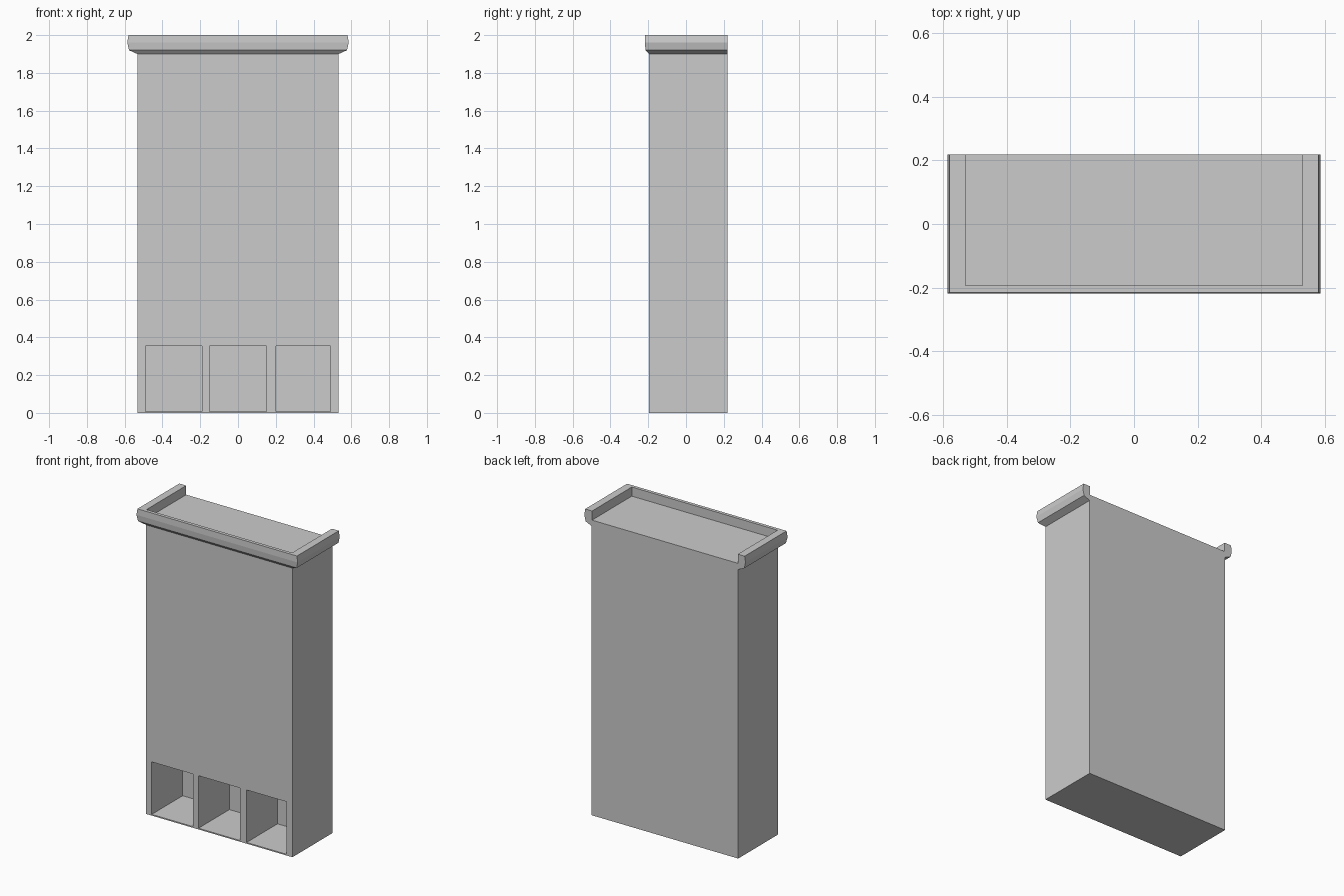
import bpy, bmesh

if "Cube" in bpy.data.objects:
    bpy.data.objects.remove(bpy.data.objects["Cube"])

BACK = 0.219


def mesh_object(name, bm):
    bmesh.ops.recalc_face_normals(bm, faces=bm.faces)
    mesh = bpy.data.meshes.new(name)
    bm.to_mesh(mesh)
    bm.free()
    obj = bpy.data.objects.new(name, mesh)
    bpy.context.collection.objects.link(obj)
    return obj


def box(name, x0, x1, y0, y1, z0, z1):
    bm = bmesh.new()
    bmesh.ops.create_cube(bm, size=1)
    for v in bm.verts:
        v.co.x = x1 if v.co.x > 0 else x0
        v.co.y = y1 if v.co.y > 0 else y0
        v.co.z = z1 if v.co.z > 0 else z0
    return mesh_object(name, bm)


# Tall cabinet body
body = box("cabinet_body", -0.533, 0.533, -0.196, BACK, 0, 1.94)

# Three open cubbies cut into the bottom of the front
for i, (x0, x1) in enumerate([(-0.49, -0.19), (-0.15, 0.15), (0.20, 0.49)]):
    cutter = box(f"cubby_cutter_{i}", x0, x1, -0.3, 0.125, 0.008, 0.353)
    cutter.hide_render = True
    mod = body.modifiers.new("cubby", 'BOOLEAN')
    mod.operation = 'DIFFERENCE'
    mod.solver = 'EXACT'
    mod.object = cutter
    bpy.context.view_layer.objects.active = body
    bpy.ops.object.modifier_apply(modifier=mod.name)
    bpy.data.objects.remove(cutter)

# Crown moulding: profile (half width, front depth, z) swept round three sides
profile = [(0.530, 0.194, 1.90), (0.533, 0.196, 1.90), (0.577, 0.214, 1.92),
           (0.586, 0.218, 1.96), (0.580, 0.216, 2.00), (0.530, 0.194, 2.00)]
bm = bmesh.new()
rails = [[bm.verts.new(p) for p in
          ((-w, BACK, z), (-w, -d, z), (w, -d, z), (w, BACK, z))]
         for w, d, z in profile]
for a, b in zip(rails, rails[1:] + rails[:1]):
    for k in range(3):
        bm.faces.new((a[k], a[k + 1], b[k + 1], b[k]))
for k in (0, 3):
    bm.faces.new([r[k] for r in rails])
mesh_object("crown_moulding", bm)
